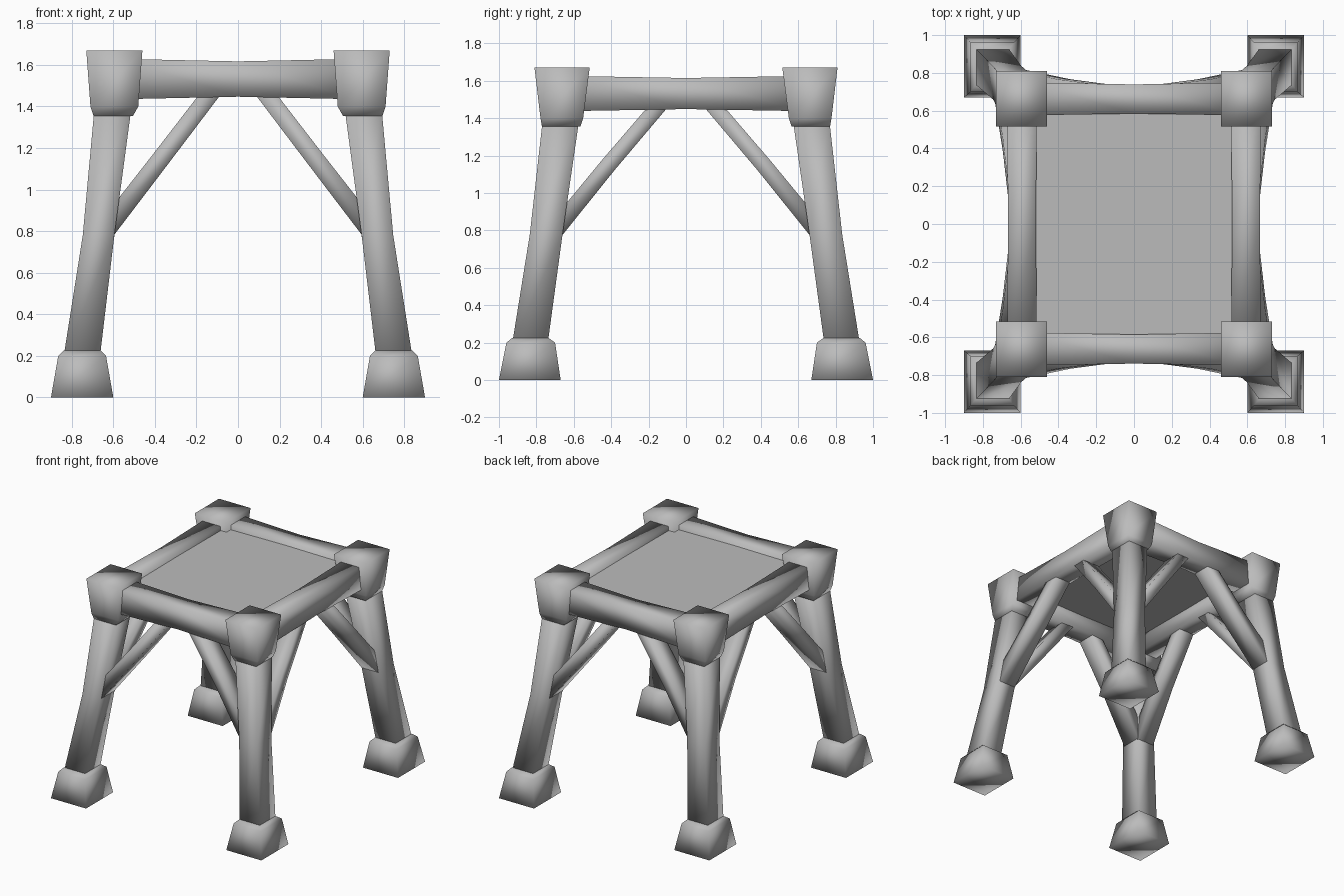
import bpy, bmesh
from mathutils import Vector

cube = bpy.data.objects.get("Cube")
if cube:
    bpy.data.objects.remove(cube, do_unlink=True)

grey = bpy.data.materials.new("plain_grey")
grey.use_nodes = True
grey.diffuse_color = (0.5, 0.5, 0.5, 1)
bsdf = grey.node_tree.nodes["Principled BSDF"]
bsdf.inputs["Base Color"].default_value = (0.5, 0.5, 0.5, 1)
bsdf.inputs["Roughness"].default_value = 0.7


def loft(name, rings, smooth=True):
    """Skin a closed solid through a list of four-point rings."""
    bm = bmesh.new()
    loops = [[bm.verts.new(p) for p in ring] for ring in rings]
    for a, b in zip(loops, loops[1:]):
        for i in range(4):
            j = (i + 1) % 4
            bm.faces.new((a[i], a[j], b[j], b[i]))
    bm.faces.new(loops[0][::-1])
    bm.faces.new(loops[-1])
    bmesh.ops.recalc_face_normals(bm, faces=bm.faces)
    for f in bm.faces:
        f.smooth = smooth
    mesh = bpy.data.meshes.new(name)
    bm.to_mesh(mesh)
    bm.free()
    mesh.materials.append(grey)
    obj = bpy.data.objects.new(name, mesh)
    bpy.context.collection.objects.link(obj)
    return obj


def ring(center, u, v):
    """Rectangle around a centre, spanned by two half-size vectors."""
    c, u, v = Vector(center), Vector(u), Vector(v)
    return [c - u - v, c + u - v, c + u + v, c - u + v]


def post(name, sx, sy, levels):
    """Vertical part; levels hold z, inner x, outer x, inner y, outer y."""
    loft(name, [ring((sx * (x0 + x1) / 2, sy * (y0 + y1) / 2, z),
                     ((x1 - x0) / 2, 0, 0), (0, (y1 - y0) / 2, 0))
                for z, x0, x1, y0, y1 in levels])


def beam(name, path, half_depth, half_height, side):
    """Rail or brace along a path; side is its horizontal depth axis."""
    pts = [Vector(p) for p in path]
    side = Vector(side)
    rings = []
    for i, p in enumerate(pts):
        along = pts[min(i + 1, len(pts) - 1)] - pts[max(i - 1, 0)]
        across = along.cross(side).normalized()
        rings.append(ring(p, side * half_depth[i], across * half_height[i]))
    loft(name, rings)


FOOT = [(0, 0.60, 0.90, 0.67, 1.0), (0.2, 0.635, 0.865, 0.70, 0.96),
        (0.225, 0.66, 0.84, 0.735, 0.93)]
LEG = [(0.19, 0.665, 0.84, 0.74, 0.93), (0.78, 0.595, 0.747, 0.66, 0.835),
       (1.40, 0.512, 0.69, 0.57, 0.765)]
CAP = [(1.355, 0.505, 0.695, 0.565, 0.77), (1.4, 0.48, 0.71, 0.55, 0.778),
       (1.67, 0.46, 0.73, 0.515, 0.81)]

# Four corner posts
for sx, lr in ((1, "left"), (-1, "right")):
    for sy, fb in ((-1, "front"), (1, "back")):
        for part, levels in (("foot", FOOT), ("leg", LEG), ("cap", CAP)):
            post(f"{fb}_{lr}_{part}", sx, sy, levels)

# Rails, slightly waisted in the middle
for s, fb, lr in ((-1, "front", "right"), (1, "back", "left")):
    beam(f"{fb}_rail", [(x, s * 0.662, 1.532) for x in (-0.56, 0, 0.56)],
         (0.087, 0.077, 0.087), (0.097, 0.085, 0.097), (0, 1, 0))
    beam(f"{lr}_rail", [(s * 0.593, y, 1.532) for y in (-0.62, 0, 0.62)],
         (0.078, 0.074, 0.078), (0.094, 0.083, 0.094), (1, 0, 0))

# Diagonal braces, two at each corner
for sx, lr in ((1, "left"), (-1, "right")):
    for sy, fb in ((-1, "front"), (1, "back")):
        beam(f"{fb}_{lr}_cross_brace",
             [(sx * 0.64, sy * 0.742, 0.80), (sx * 0.37, sy * 0.69, 1.15),
              (sx * 0.11, sy * 0.66, 1.49)],
             (0.080, 0.076, 0.072), (0.046, 0.043, 0.041), (0, 1, 0))
        beam(f"{fb}_{lr}_side_brace",
             [(sx * 0.667, sy * 0.70, 0.80), (sx * 0.625, sy * 0.415, 1.15),
              (sx * 0.595, sy * 0.125, 1.49)],
             (0.072, 0.069, 0.066), (0.046, 0.043, 0.041), (1, 0, 0))

# Seat panel between the rails
loft("seat_panel", [ring((0, 0, z), (0.57, 0, 0), (0, 0.64, 0)) for z in (1.57, 1.59)],
     smooth=False)
